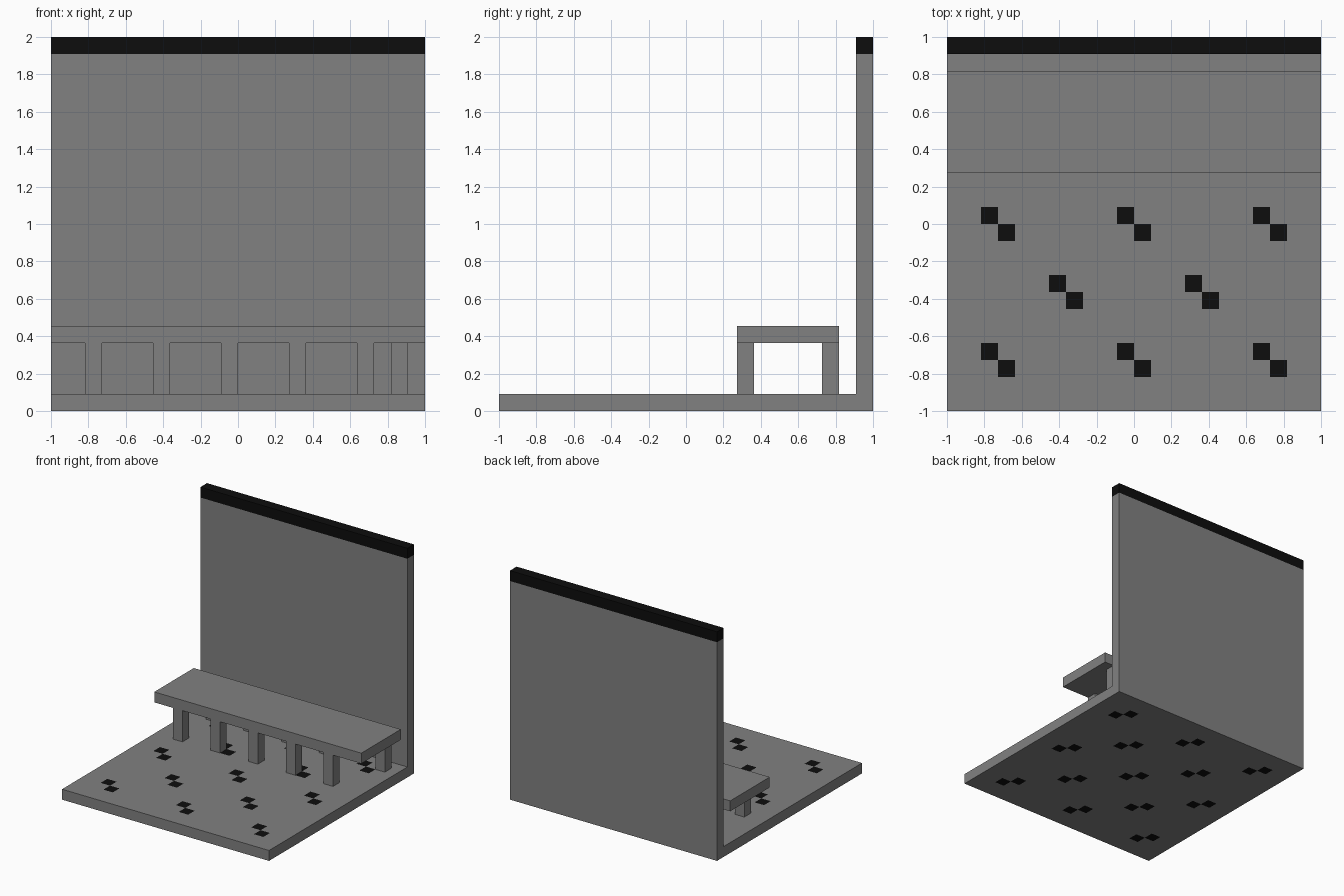
import bpy, bmesh

if "Cube" in bpy.data.objects:
    bpy.data.objects.remove(bpy.data.objects["Cube"])

U = 2 / 22  # one block of the 22-block grid


def material(name, value):
    m = bpy.data.materials.new(name)
    m.diffuse_color = (value, value, value, 1)
    m.use_nodes = True
    m.node_tree.nodes["Principled BSDF"].inputs["Base Color"].default_value = m.diffuse_color
    return m


grey = material("stone grey", 0.22)
black = material("black", 0.004)


def finish(name, bm, *mats):
    mesh = bpy.data.meshes.new(name)
    bm.to_mesh(mesh)
    bm.free()
    for m in mats:
        mesh.materials.append(m)
    ob = bpy.data.objects.new(name, mesh)
    bpy.context.collection.objects.link(ob)
    return ob


def box(name, lo, hi, mat):
    """Box between two corners given in grid blocks."""
    bm = bmesh.new()
    bmesh.ops.create_cube(bm, size=1)
    for v in bm.verts:
        v.co = [(lo[k] if v.co[k] < 0 else hi[k]) * U - (1 if k < 2 else 0)
                for k in range(3)]
    return finish(name, bm, mat)


# Floor slab: gridded so the inlaid black tile pairs are whole faces
tiles = set()
for k in range(-2, 3):
    for i in ((2, 10, 18) if k % 2 == 0 else (6, 14)):
        tiles |= {(i, 11 + 4 * k), (i + 1, 10 + 4 * k)}

bm = bmesh.new()
bmesh.ops.create_grid(bm, x_segments=22, y_segments=21, size=0.5)
for v in bm.verts:
    v.co = (v.co.x * 22 * U, (v.co.y + 0.5) * 21 * U - 1, 0)
ext = bmesh.ops.extrude_face_region(bm, geom=bm.faces[:], use_keep_orig=True)
for g in ext["geom"]:
    if isinstance(g, bmesh.types.BMVert):
        g.co.z = U
bmesh.ops.recalc_face_normals(bm, faces=bm.faces[:])
for f in bm.faces:
    c = f.calc_center_median()
    if abs(f.normal.z) > 0.5:
        f.material_index = int((int((c.x + 1) / U), int((c.y + 1) / U)) in tiles)
finish("floor", bm, grey, black)

# Back wall with a black top course
box("wall", (0, 21, 0), (22, 22, 21), grey)
box("wall_cap", (0, 21, 21), (22, 22, 22), black)

# Bench seat and its two rows of legs (last back leg sits nearer the end)
box("bench_seat", (0, 14, 4), (22, 20, 5), grey)
for i in (2, 6, 10, 14, 18):
    box("bench_front_leg", (i, 14, 1), (i + 1, 15, 4), grey)
for i in (2, 6, 10, 14, 20):
    box("bench_back_leg", (i, 19, 1), (i + 1, 20, 4), grey)
